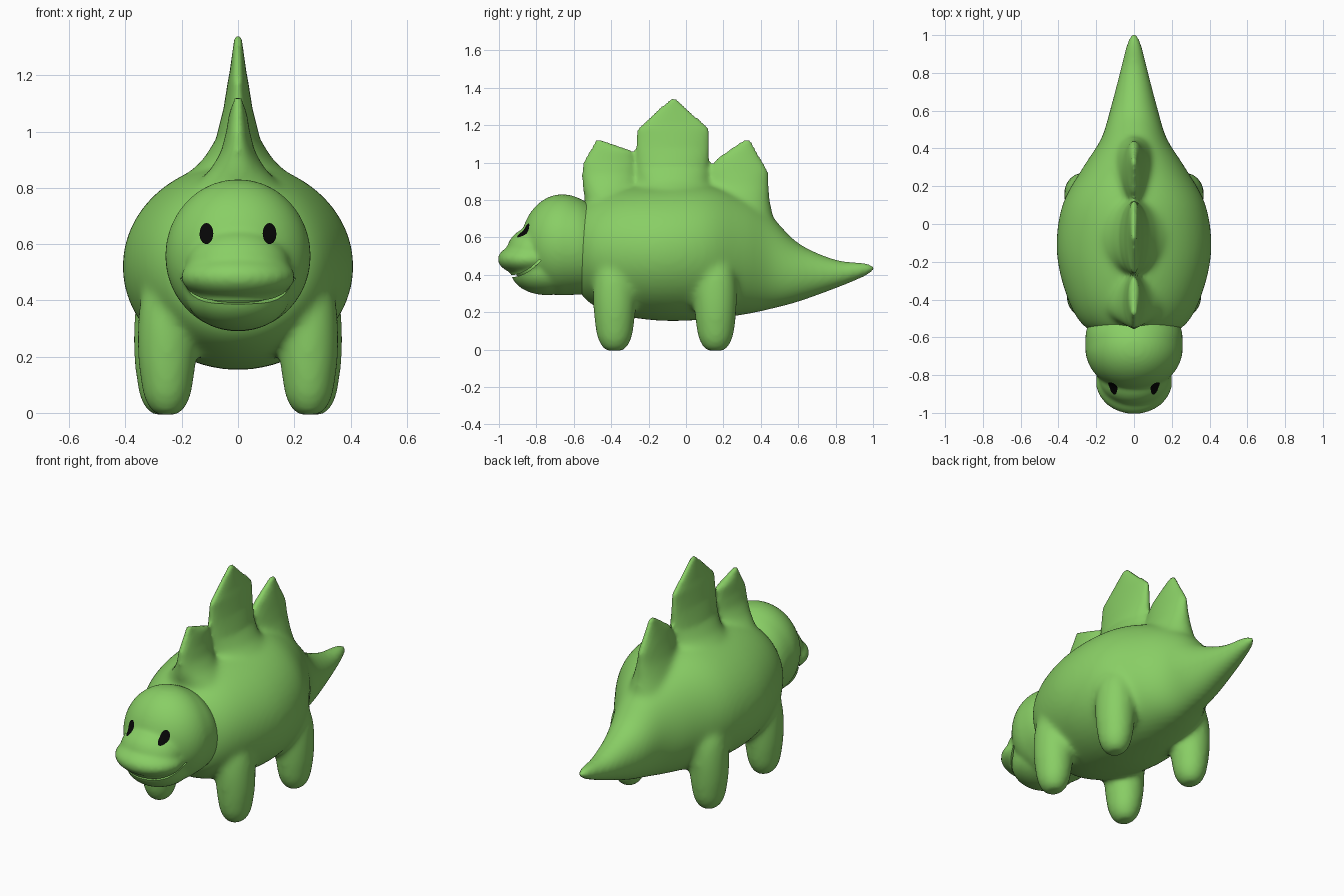
import bpy, bmesh, math
from mathutils import Matrix, Vector

if "Cube" in bpy.data.objects:
    bpy.data.objects.remove(bpy.data.objects["Cube"])


def material(name, rgb):
    mat = bpy.data.materials.new(name)
    mat.use_nodes = True
    mat.diffuse_color = (*rgb, 1)
    bsdf = mat.node_tree.nodes["Principled BSDF"]
    bsdf.inputs["Base Color"].default_value = (*rgb, 1)
    bsdf.inputs["Roughness"].default_value = 0.7
    return mat


green = material("leaf green", (0.25, 0.62, 0.13))
black = material("eye black", (0.002, 0.002, 0.002))


def spline(rings, steps):
    """Smooth a list of ring tuples with a Catmull-Rom curve."""
    out = []
    last = len(rings) - 1
    for i in range(last):
        p0, p1, p2, p3 = (Vector(rings[min(max(k, 0), last)]) for k in range(i - 1, i + 3))
        for s in range(steps):
            t = s / steps
            out.append(p1 + (p2 - p0) * t / 2 + (p0 * 2 - p1 * 5 + p2 * 4 - p3) * t**2 / 2
                       + (p1 * 3 - p0 - p2 * 3 + p3) * t**3 / 2)
    return out + [Vector(rings[-1])]


def loft(bm, rings, along, x=0.0, steps=4, sides=48):
    """Closed tube of ellipses; each ring is (position, low, high, half width)."""
    loops = []
    for pos, low, high, width in spline(rings, steps):
        loop = []
        for k in range(sides):
            a = math.tau * k / sides
            across = x + width * math.cos(a)
            other = (low + high) / 2 + (high - low) / 2 * math.sin(a)
            co = (across, pos, other) if along == "Y" else (across, other, pos)
            loop.append(bm.verts.new(co))
        loops.append(loop)
    for a, b in zip(loops, loops[1:]):
        for k in range(sides):
            n = (k + 1) % sides
            bm.faces.new((a[k], a[n], b[n], b[k]))
    bm.faces.new(loops[0])
    bm.faces.new(loops[-1])


def ellipsoid(bm, centre, radii):
    m = Matrix.Translation(centre) @ Matrix.Diagonal((*radii, 1))
    bmesh.ops.create_uvsphere(bm, u_segments=48, v_segments=28, radius=1, matrix=m)


def make_object(name, bm, mat):
    bmesh.ops.recalc_face_normals(bm, faces=bm.faces)
    mesh = bpy.data.meshes.new(name)
    bm.to_mesh(mesh)
    bm.free()
    mesh.materials.append(mat)
    ob = bpy.data.objects.new(name, mesh)
    bpy.context.collection.objects.link(ob)
    return ob


def soften(ob, rounds):
    smooth = ob.modifiers.new("soften", "SMOOTH")
    smooth.factor = 0.5
    smooth.iterations = rounds
    return smooth


def fuse(ob, voxel, rounds):
    """Melt overlapping parts into one soft skin."""
    rem = ob.modifiers.new("fuse", "REMESH")
    rem.mode = "VOXEL"
    rem.voxel_size = voxel
    rem.use_smooth_shade = True
    soften(ob, rounds)


def finish(ob, angle):
    bpy.ops.object.select_all(action="DESELECT")
    ob.select_set(True)
    bpy.context.view_layer.objects.active = ob
    bpy.ops.object.convert(target="MESH")
    bpy.ops.object.shade_smooth_by_angle(angle=math.radians(angle))


def ramp(value, start, end):
    return min(max((value - start) / (end - start), 0), 1)


# Torso and tail
bm = bmesh.new()
loft(bm, [(-.6, .42, .66, .1), (-.55, .28, .77, .255), (-.4, .195, .85, .35),
          (-.15, .155, .885, .41), (.1, .16, .885, .38), (.3, .185, .82, .27),
          (.45, .215, .72, .175), (.6, .255, .57, .128), (.8, .328, .48, .075),
          (.95, .39, .463, .037), (1.005, .425, .445, .01)], "Y")

# Four legs, from sole to hip; the hind pair stands a little wider
for side in (-1, 1):
    for x, y in ((.252, -.382), (.266, .158)):
        loft(bm, [(z, y - r, y + r, w) for z, r, w in
                  ((-.006, .035, .03), (.012, .062, .056), (.05, .084, .078),
                   (.1, .098, .09), (.2, .112, .104), (.32, .115, .104),
                   (.42, .1, .09), (.5, .06, .05))], "Z", x=x * side)

# Back plates: front, middle and rear, flaring into the back
loft(bm, [(.72, -.52, -.2, .24), (.8, -.54, -.24, .16), (.87, -.555, -.26, .095),
          (.93, -.56, -.265, .06), (1, -.55, -.27, .042), (1.062, -.515, -.285, .032),
          (1.122, -.485, -.455, .012)], "Z", steps=1)
loft(bm, [(.78, -.29, .18, .27), (.84, -.27, .15, .19), (.9, -.265, .13, .125),
          (.97, -.268, .122, .08), (1.08, -.268, .125, .052), (1.18, -.262, .125, .036),
          (1.21, -.23, .095, .03), (1.342, -.085, -.055, .012)], "Z", steps=1)
loft(bm, [(.62, .08, .5, .17), (.72, .09, .465, .125), (.8, .1, .45, .095),
          (.88, .11, .445, .065), (.95, .115, .442, .048), (1.02, .16, .4, .034),
          (1.122, .31, .345, .012)], "Z", steps=1)
body = make_object("body", bm, green)
fuse(body, .013, 4)
finish(body, 60)

# Blend hips and plate roots, keeping plate edges, feet and tail tip crisp
group = body.vertex_groups.new(name="blend")
for v in body.data.vertices:
    weight = ramp(v.co.z, .98, .9) * ramp(v.co.z, .1, .2) * ramp(v.co.y, .8, .5)
    group.add([v.index], weight, "REPLACE")
soften(body, 24).vertex_group = "blend"
finish(body, 60)

# Head: neck, skull, face bridge, snout and jaw
bm = bmesh.new()
loft(bm, [(-.68, .29, .83, .258), (-.58, .293, .813, .256),
          (-.5, .3, .77, .23), (-.4, .32, .72, .18)], "Y")
ellipsoid(bm, (0, -.66, .56), (.258, .223, .271))
ellipsoid(bm, (0, -.817, .52), (.185, .143, .135))
ellipsoid(bm, (0, -.835, .483), (.203, .172, .088))
ellipsoid(bm, (0, -.745, .418), (.185, .192, .127))
head = make_object("head", bm, green)
fuse(head, .011, 14)
finish(head, 60)

# Curved smile, cut as a thin slit
bm = bmesh.new()
bmesh.ops.create_grid(bm, x_segments=2, y_segments=12, size=.5)
for v in bm.verts:
    y = -.91 + .26 * v.co.y
    v.co = (v.co.x, y, .392 + 3.4 * max(y + .94, 0) ** 2)
smile = make_object("smile_cutter", bm, green)
thick = smile.modifiers.new("thickness", "SOLIDIFY")
thick.thickness = .011
thick.offset = 0
smile.hide_render = True
finish(smile, 40)
cut = head.modifiers.new("smile", "BOOLEAN")
cut.operation = "DIFFERENCE"
cut.solver = "EXACT"
cut.object = smile
finish(head, 40)
bpy.data.objects.remove(smile)

# Inside of the mouth, closing the slit
bm = bmesh.new()
ellipsoid(bm, (0, -.75, .44), (.165, .172, .1))
finish(make_object("mouth_lining", bm, green), 60)

# Oval eyes laid on the face
for name, x in (("right_eye", -.11), ("left_eye", .11)):
    bm = bmesh.new()
    m = Matrix.Rotation(math.pi / 2, 4, "X") @ Matrix.Diagonal((.024, .038, 1, 1))
    bmesh.ops.create_circle(bm, cap_ends=True, cap_tris=True, segments=24, radius=1, matrix=m)
    eye = make_object(name, bm, black)
    eye.location = (x, -1.2, .635)
    wrap = eye.modifiers.new("lay on face", "SHRINKWRAP")
    wrap.target = head
    wrap.wrap_method = "PROJECT"
    wrap.wrap_mode = "ABOVE_SURFACE"
    wrap.use_project_y = True
    wrap.use_positive_direction = True
    wrap.offset = .005
    finish(eye, 60)
